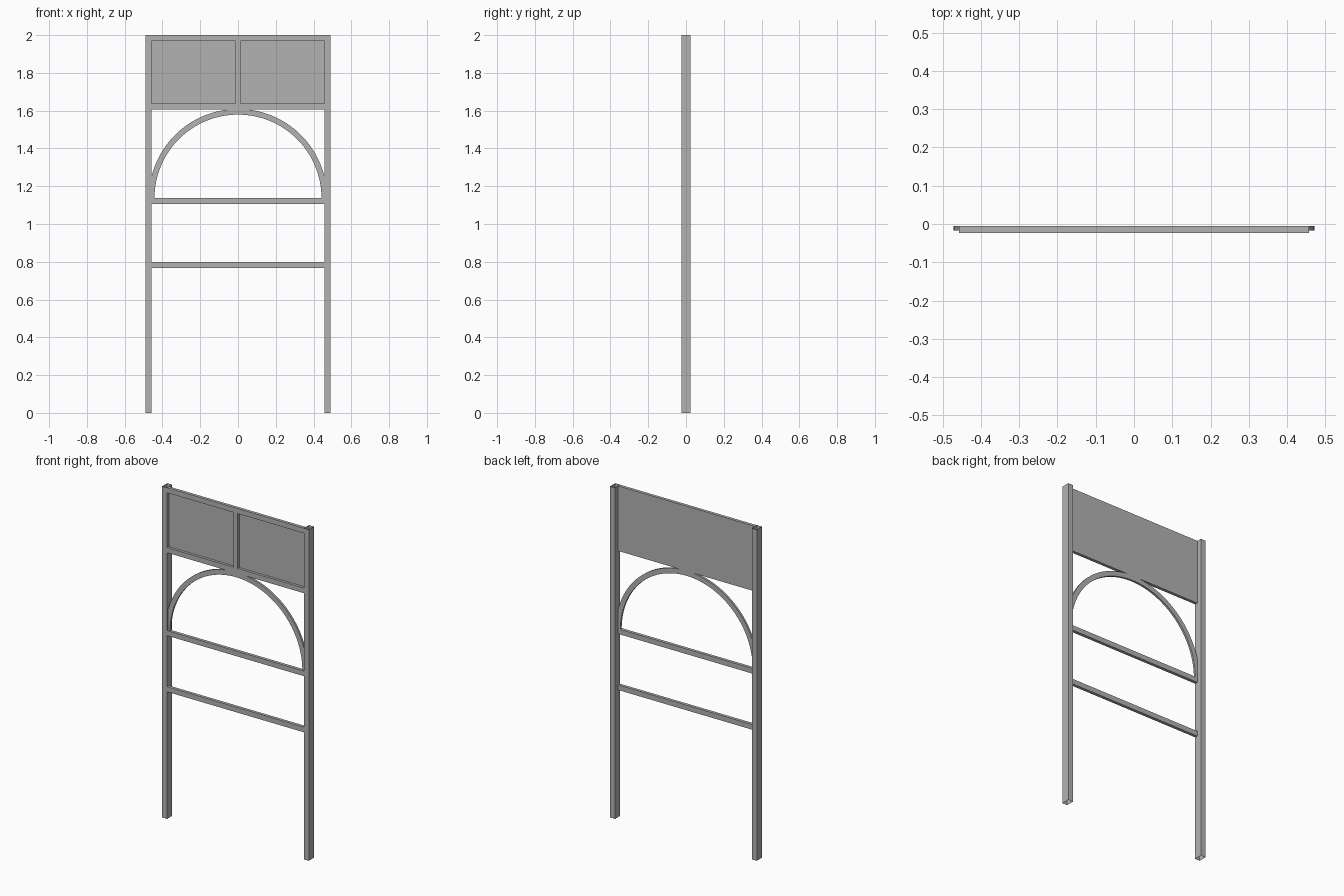
import bpy, bmesh, math

cube = bpy.data.objects.get("Cube")
if cube:
    bpy.data.objects.remove(cube, do_unlink=True)

GREY = (0.45, 0.45, 0.45, 1.0)
metal = bpy.data.materials.new("grey metal")
metal.use_nodes = True
metal.diffuse_color = GREY
metal.node_tree.nodes["Principled BSDF"].inputs["Base Color"].default_value = GREY

HALF_W, INNER_W, HALF_D = 0.49, 0.457, 0.0245   # post outside, inside, half depth
FRONT, BACK = -0.0235, -0.005                   # depth range of the rails
RAIL = 0.031


def finish(name, bm):
    bmesh.ops.recalc_face_normals(bm, faces=bm.faces)
    mesh = bpy.data.meshes.new(name)
    bm.to_mesh(mesh)
    bm.free()
    mesh.materials.append(metal)
    obj = bpy.data.objects.new(name, mesh)
    bpy.context.collection.objects.link(obj)
    return obj


def box(name, x, y, z, open_ends=False):
    """Box from (min, max) ranges, optionally an open vertical tube."""
    bm = bmesh.new()
    bmesh.ops.create_cube(bm, size=1)
    for v in bm.verts:
        v.co = [r[0] if c < 0 else r[1] for c, r in zip(v.co, (x, y, z))]
    if open_ends:
        bm.normal_update()
        caps = [f for f in bm.faces if abs(f.normal.z) > 0.5]
        bmesh.ops.delete(bm, geom=caps, context="FACES_ONLY")
    return finish(name, bm)


# Hollow posts, open at top and bottom
for name, xs in (("left_post", (INNER_W, HALF_W)), ("right_post", (-HALF_W, -INNER_W))):
    box(name, xs, (-HALF_D, HALF_D), (0, 2), open_ends=True)

# Horizontal rails between the posts
for name, top in (("lower_rail", 0.798), ("middle_rail", 1.137),
                  ("sign_bottom_rail", 1.638), ("sign_top_rail", 2.0)):
    box(name, (-INNER_W, INNER_W), (FRONT, BACK), (top - RAIL, top))

# Sign board with a centre divider, flush at the back
box("sign_divider", (-0.014, 0.014), (FRONT, BACK), (1.638, 2 - RAIL))
box("sign_panel", (-INNER_W, INNER_W), (-0.008, BACK), (1.638 - RAIL, 2))


def arch(name, inner, outer, base, y, steps=64):
    bm = bmesh.new()
    rings = []
    for i in range(steps + 1):
        a = math.pi * i / steps
        rings.append([bm.verts.new((r * math.cos(a), d, base + r * math.sin(a)))
                      for r, d in ((inner, y[0]), (outer, y[0]), (outer, y[1]), (inner, y[1]))])
    for p, q in zip(rings, rings[1:]):
        for k in range(4):
            n = (k + 1) % 4
            bm.faces.new((p[k], p[n], q[n], q[k]))
    bm.faces.new(rings[0])
    bm.faces.new(rings[-1])
    return finish(name, bm)


# Half-round arch whose feet run into the posts
hoop = arch("arch", 0.442, 0.472, 1.137, (-0.0175, BACK))
bpy.ops.object.select_all(action="DESELECT")
hoop.select_set(True)
bpy.context.view_layer.objects.active = hoop
bpy.ops.object.shade_smooth_by_angle()
